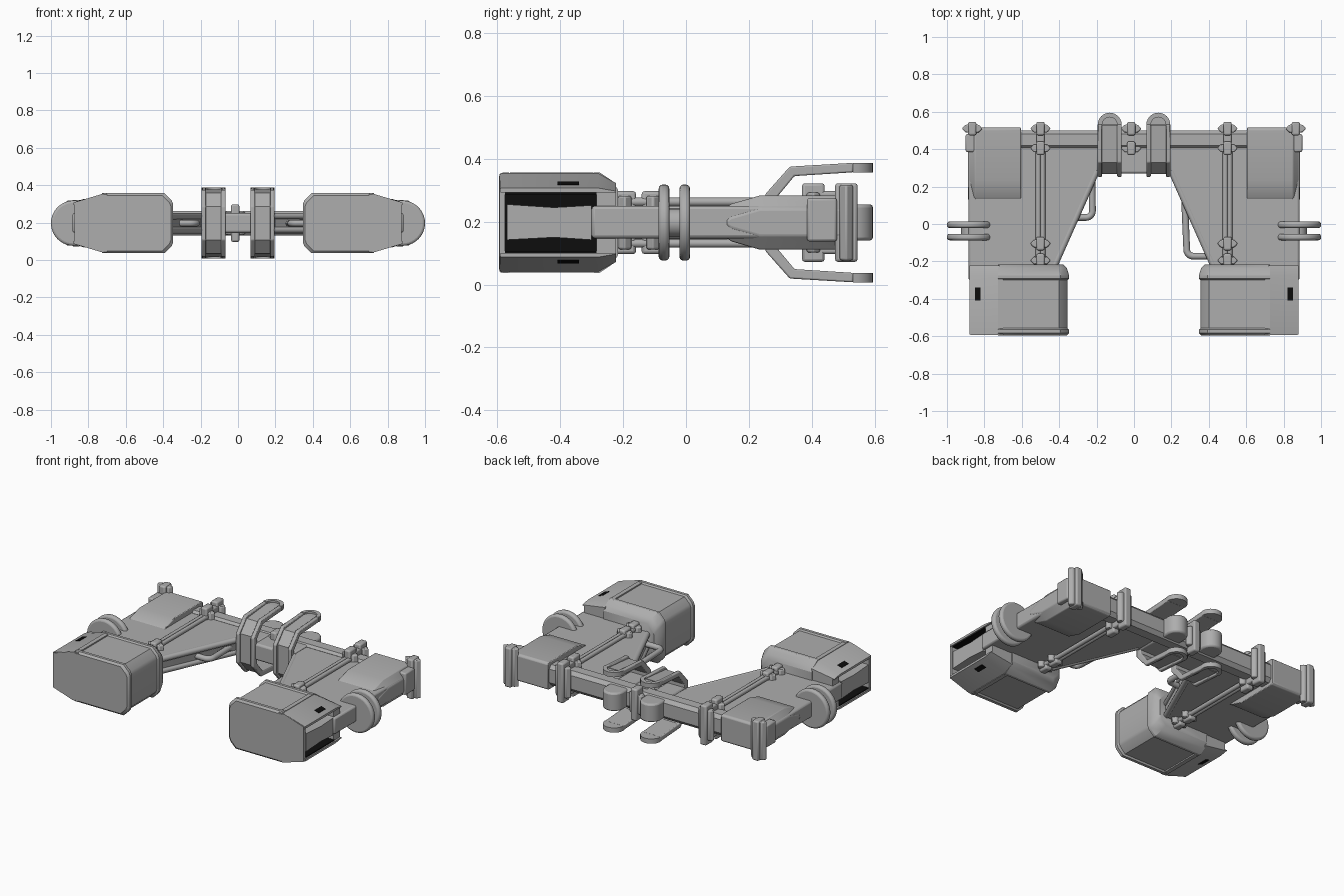
import bpy, bmesh, math
from mathutils import Vector

if "Cube" in bpy.data.objects:
    bpy.data.objects.remove(bpy.data.objects["Cube"])

def material(name, c):
    m = bpy.data.materials.new(name)
    m.diffuse_color = (c, c, c, 1)
    m.use_nodes = True
    m.node_tree.nodes["Principled BSDF"].inputs["Base Color"].default_value = m.diffuse_color
    return m

GREY = material("mid grey", 0.42)
BLACK = material("black", 0.004)
ZC = 0.197  # height of the middle plane

def loft(name, rings, bevel=0.0, mat=GREY, segs=2):
    """Skin a list of equal-length point rings and cap both ends."""
    bm = bmesh.new()
    vs = [[bm.verts.new(p) for p in r] for r in rings]
    n = len(vs[0])
    for a, b in zip(vs, vs[1:]):
        for i in range(n):
            bm.faces.new((a[i], a[(i + 1) % n], b[(i + 1) % n], b[i]))
    bm.faces.new(vs[0])
    bm.faces.new(vs[-1])
    bmesh.ops.recalc_face_normals(bm, faces=bm.faces)
    me = bpy.data.meshes.new(name)
    bm.to_mesh(me)
    bm.free()
    me.materials.append(mat)
    ob = bpy.data.objects.new(name, me)
    bpy.context.collection.objects.link(ob)
    if bevel:
        m = ob.modifiers.new("bevel", 'BEVEL')
        m.width, m.segments, m.limit_method = bevel, segs, 'ANGLE'
        m.angle_limit = math.radians(35)
    bpy.ops.object.select_all(action='DESELECT')
    ob.select_set(True)
    bpy.context.view_layer.objects.active = ob
    bpy.ops.object.shade_smooth_by_angle(angle=math.radians(32))
    return ob

def prism(name, pts, axis, a, b, **kw):
    """Extrude a 2D outline along an axis; outline is in the other two axes."""
    def p3(p, t):
        return {'x': (t, p[0], p[1]), 'y': (p[0], t, p[1]), 'z': (p[0], p[1], t)}[axis]
    return loft(name, [[p3(p, a) for p in pts], [p3(p, b) for p in pts]], **kw)

def box(name, x0, x1, y0, y1, z0, z1, **kw):
    return prism(name, [(x0, y0), (x1, y0), (x1, y1), (x0, y1)], 'z', z0, z1, **kw)

def tube(name, pts, r):
    cu = bpy.data.curves.new(name, 'CURVE')
    cu.dimensions, cu.bevel_depth, cu.bevel_resolution = '3D', r, 3
    cu.use_fill_caps = True
    sp = cu.splines.new('POLY')
    sp.points.add(len(pts) - 1)
    for q, p in zip(sp.points, pts):
        q.co = (*p, 1)
    cu.materials.append(GREY)
    bpy.context.collection.objects.link(bpy.data.objects.new(name, cu))

def arc(cx, cy, r, a0, a1, n=12):
    return [(cx + r * math.cos(math.radians(a0 + (a1 - a0) * i / n)),
             cy + r * math.sin(math.radians(a0 + (a1 - a0) * i / n))) for i in range(n + 1)]

def lug(name, x, y, w=0.055, h=0.095, core=0.125):
    """Clamp bolt: hexagonal wide body with a taller narrow band."""
    hexa = [(x - w, y), (x - w + .02, y - .021), (x + w - .02, y - .021),
            (x + w, y), (x + w - .02, y + .021), (x - w + .02, y + .021)]
    prism(name, hexa, 'z', ZC - h, ZC + h, bevel=0.006)
    box(name + "_band", x - .022, x + .022, y - .036, y + .036, ZC - core, ZC + core, bevel=0.009)

# cross bar, centre plate and centre clamp
prism("cross_bar", [(.4, .155), (.42, .132), (.48, .132), (.5, .155),
                    (.5, .24), (.48, .262), (.42, .262), (.4, .24)], 'x', -.62, .62)
box("centre_plate", -.2, .2, .27, .41, .145, .25, bevel=0.012)
for y in (.405, .51):
    lug("centre_clamp", -.015, y, h=.06, core=.1)

for s in (1, -1):
    # side frame plate with its tapering inner edge
    prism("frame_plate", [(s * x, y) for x, y in (
        (.19, .41), (.19, .29), (.42, -.22), (.43, -.3), (.885, -.3), (.885, .16), (.885, .41))],
        'z', .147, .25, bevel=0.01)
    # inner edge rail along the taper
    tube("edge_rail", [(s * .2, .285, .235), (s * .425, -.22, .235)], .018)
    tube("edge_rail", [(s * .2, .285, .16), (s * .425, -.22, .16)], .018)
    # arm running inside the front pod
    prism("pod_arm", [(-.3, .142), (-.3, .252), (-.42, .245), (-.57, .255), (-.57, .142), (-.42, .15)],
          'x', s * .7, s * .875)

    # front pod main body, with a shallow recess between two end bands
    def section(y, d, h=.16):
        xo, xi, c = .727, .347 + d, .045
        t = h - d
        return [(s * x, y, ZC + z) for x, z in (
            (xo, t), (xi + c, t), (xi + .008, t - c + .008), (xi, t - c - .012),
            (xi, -t + c + .012), (xi + .008, -t + c - .008), (xi + c, -t), (xo, -t))]
    loft("front_pod", [section(*a) for a in (
        (-.595, .012), (-.583, 0), (-.565, 0), (-.557, .009), (-.3, .009), (-.292, 0),
        (-.275, 0), (-.235, .012, .145), (-.217, .03, .135))])
    # outer channel: sloped lips, front cap, rear wall, dark back
    for v in (1, -1):
        def lip(y, t, o):
            return [(s * x, y, ZC + v * z) for x, z in ((.72, t), (.88, o), (.88, .096), (.72, .096))]
        loft("pod_lip", [lip(-.59, .158, .11), lip(-.28, .158, .11), lip(-.222, .125, .1)])
        # dark marker on the slope
        def mark(y):
            return [(s * x, y, ZC + v * z) for x, z in (
                (.82, .1235), (.85, .1143), (.85, .1213), (.82, .1305))]
        loft("pod_marker", [mark(-.408), mark(-.34)], mat=BLACK)
        # frame line bar next to the slope
        box("pod_ridge", s * .7, s * .727, -.56, -.295, ZC + v * .14, ZC + v * .159)
    prism("pod_front_cap", [(s * x, ZC + z) for x, z in (
        (.7, .155), (.74, .152), (.875, .108), (.875, -.108), (.74, -.152), (.7, -.155))],
        'y', -.594, -.575)
    box("pod_rear_wall", s * .7, s * .868, -.285, -.224, ZC - .1, ZC + .1)
    box("pod_dark_back", s * .727, s * .733, -.576, -.284, ZC - .098, ZC + .098, mat=BLACK)
    for v in (1, -1):
        box("pod_dark_lining", s * .73, s * .872, -.575, -.285,
            ZC + v * .09, ZC + v * .0962, mat=BLACK)

    # twin wheels
    for y in (-.07, -.004):
        prism("wheel", arc(s * .879, ZC, .121, 0, 360, 40)[:-1], 'y', y - .017, y + .017,
              bevel=0.013, segs=3)
    prism("wheel_hub", arc(s * .879, ZC, .045, 0, 360, 20)[:-1], 'y', -.08, .005)

    # rear pod: wedge nose and chamfered outer edge
    def rear(y, h):
        return [(s * x, y, ZC + z) for x, z in (
            (.605, h), (.85, h), (.888, h - .045), (.888, -h + .045), (.85, -h), (.605, -h))]
    loft("rear_pod", [rear(*a) for a in ((.13, .05), (.145, .06), (.235, .086), (.505, .086), (.516, .076))],
         bevel=0.004)
    # outer rear clamp
    lug("outer_clamp", s * .865, .51, h=.12, core=.125)
    box("outer_clamp_block", s * .848, s * .9, .385, .48, ZC - .06, ZC + .078, bevel=0.008)

    # frame clamps and the twin rods between them
    for y in (.51, .405):
        lug("bar_clamp", s * .5, y)
    for y in (-.105, -.195):
        lug("plate_clamp", s * .5, y, h=.085, core=.1)
    for v in (1, -1):
        for dx in (-.012, .012):
            z = ZC + v * .066
            tube("rod", [(s * .5 + dx, .4, z), (s * .5 + dx, -.2, z)], .014)
        box("clamp_strap", s * .5 - .022, s * .5 + .022, .4, .515, ZC + v * .06, ZC + v * .1, bevel=0.008)

    # C-shaped hook: thin web, raised side rails and rounded ends
    cx, w = s * .13, .064
    def hook(yend, out):
        o = [(yend, .19 - out * .6), (.33, .178 - out), (.252 + out, .09), (.252 + out, -.09),
             (.33, -.178 + out), (yend, -.19 + out * .6)]
        i = [(yend, -.16), (.345, -.148), (.287, -.078), (.287, .078), (.345, .148), (yend, .16)]
        return [(y, ZC + z) for y, z in o + i]
    prism("hook_web", hook(.53, .016), 'x', cx - .045, cx + .045)
    for a in (-1, 1):
        prism("hook_rail", hook(.532, 0), 'x', cx + a * .04, cx + a * w, bevel=0.005)
        z0, z1 = ZC + a * .16, ZC + a * .19
        rim = arc(cx, .531, w, 0, 180) + arc(cx, .531, .04, 180, 0)
        prism("hook_end_rim", rim, 'z', z0, z1)
        prism("hook_end_floor", arc(cx, .531, .045, 0, 180), 'z', z0, ZC + a * .178)
    # rounded sleeve holding the hook to the bar
    prism("hook_sleeve", [(cx + w, .28), *arc(cx, .531, w, 0, 180), (cx - w, .28)], 'z',
          .14, .255, bevel=0.01)

# bent grab handles, longer on the right side
def handle(corner, start, end):
    (x, y), r = corner, .035
    bend = arc(x + math.copysign(r, end[0]), y + r, r, 180 if x > 0 else 0, 270 if x > 0 else -90, 6)
    tube("grab_handle", [(*p, ZC) for p in [start, *bend, end]], .018)

handle((.282, -.172), (.27, .14), (.4, -.172))
handle((-.222, .035), (-.225, .24), (-.32, .035))
